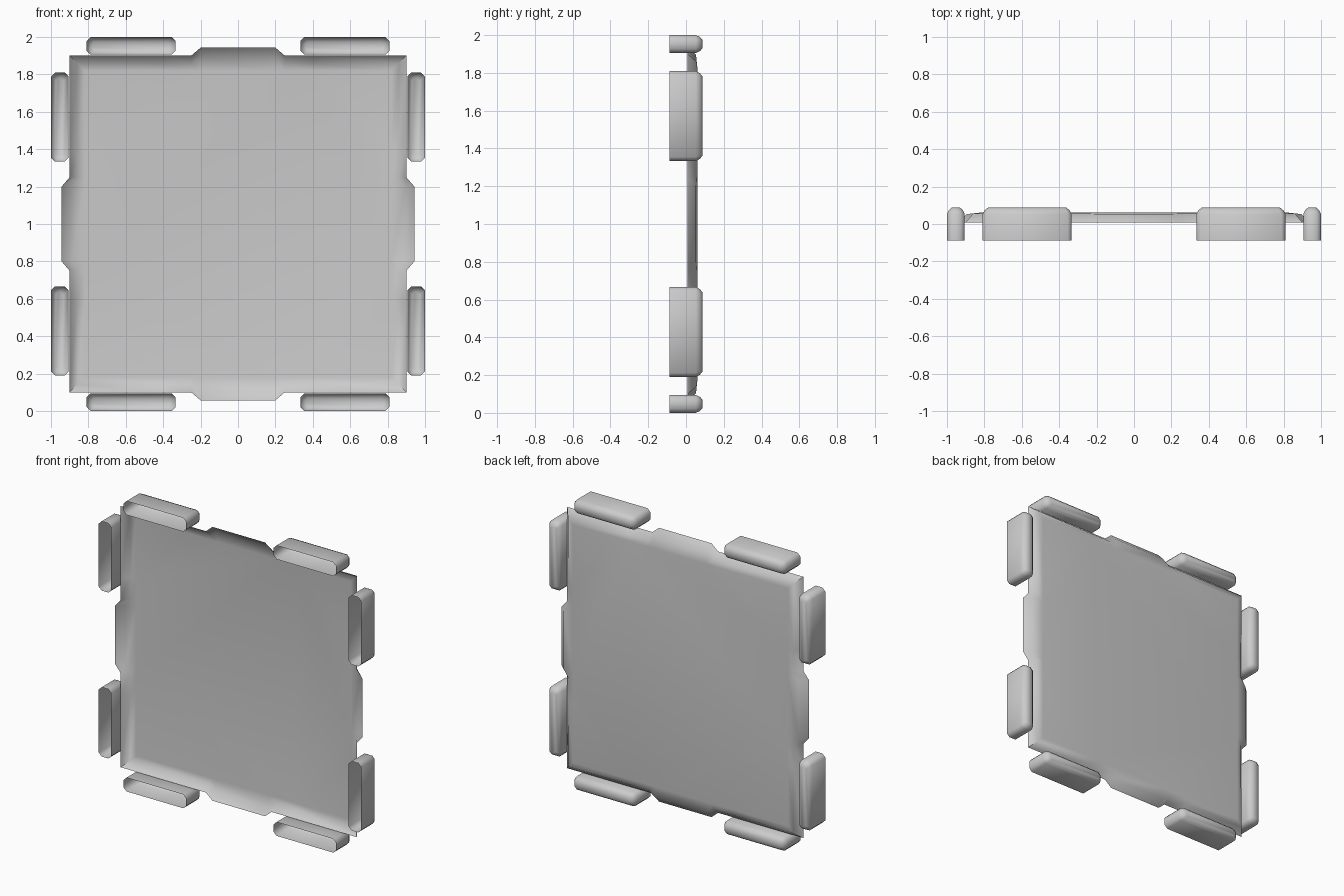
import bpy, bmesh, math
from mathutils import Matrix, Vector

if "Cube" in bpy.data.objects:
    bpy.data.objects.remove(bpy.data.objects["Cube"])

grey = bpy.data.materials.new("light_grey")
grey.diffuse_color = (0.6, 0.6, 0.6, 1)
grey.use_nodes = True
grey.node_tree.nodes["Principled BSDF"].inputs["Base Color"].default_value = grey.diffuse_color
CENTRE = Vector((0, 0, 1))


def make_object(name, bm, angle):
    bmesh.ops.remove_doubles(bm, verts=bm.verts, dist=1e-4)
    bmesh.ops.recalc_face_normals(bm, faces=bm.faces)
    # the open shells face the back
    up = max(bm.faces, key=lambda f: abs(f.normal.y) * f.calc_area())
    if up.normal.y < 0:
        bmesh.ops.reverse_faces(bm, faces=bm.faces)
    mesh = bpy.data.meshes.new(name)
    bm.to_mesh(mesh)
    bm.free()
    mesh.materials.append(grey)
    ob = bpy.data.objects.new(name, mesh)
    bpy.context.collection.objects.link(ob)
    bpy.ops.object.select_all(action='DESELECT')
    bpy.context.view_layer.objects.active = ob
    ob.select_set(True)
    bpy.ops.object.shade_smooth_by_angle(angle=math.radians(angle))
    return ob


def loft(bm, rings):
    """Join closed rings of equal length with quads; return the last ring."""
    loops = [[bm.verts.new(p) for p in ring] for ring in rings]
    for a, b in zip(loops, loops[1:]):
        for i in range(len(a)):
            j = (i + 1) % len(a)
            bm.faces.new((a[i], a[j], b[j], b[i]))
    return loops[-1]


def four_sides(edge):
    """Repeat the top edge profile round the square."""
    return [CENTRE + Matrix.Rotation(k * math.pi / 2, 3, 'Y') @ Vector(p)
            for k in range(4) for p in edge]


# Panel: shallow tray with a sloped rim and a tab in the middle of each side
rim = [(-0.9, 0.008, 0.9), (-0.4, 0.008, 0.9), (-0.25, 0.008, 0.9),
       (-0.2, 0.008, 0.943), (0.2, 0.008, 0.943), (0.25, 0.008, 0.9), (0.4, 0.008, 0.9)]
crease = [(-0.86, 0.056, 0.86), (-0.4, 0.056, 0.857), (-0.25, 0.056, 0.857),
          (-0.2, 0.053, 0.895), (0.2, 0.053, 0.895), (0.25, 0.056, 0.857), (0.4, 0.056, 0.857)]
sheet = [(-0.82, 0.061, 0.82), (-0.4, 0.061, 0.82), (-0.25, 0.061, 0.82),
         (-0.2, 0.061, 0.82), (0.2, 0.061, 0.82), (0.25, 0.061, 0.82), (0.4, 0.061, 0.82)]
bm = bmesh.new()
bm.faces.new(loft(bm, [four_sides(e) for e in (rim, crease, sheet)]))
make_object("panel", bm, 60)


# Edge pads: rounded caps, open at the front, two on each side
def pad_ring(y, inset):
    hl, hw, c = 0.2385 - inset, 0.0475 - inset * 0.85, 0.022 * (1 - inset * 12)
    pts = [(hl - c, hw), (hl, hw - c), (hl, c - hw), (hl - c, -hw),
           (c - hl, -hw), (-hl, c - hw), (-hl, hw - c), (c - hl, hw)]
    return [(x, y, z) for x, z in pts]


for k, side in enumerate(("top", "right", "bottom", "left")):
    for sx, end in ((-1, "first"), (1, "second")):
        bm = bmesh.new()
        bm.faces.new(loft(bm, [pad_ring(-0.088, 0), pad_ring(0.052, 0),
                               pad_ring(0.074, 0.012), pad_ring(0.088, 0.03)]))
        place = (Matrix.Translation(CENTRE) @ Matrix.Rotation(k * math.pi / 2, 4, 'Y')
                 @ Matrix.Translation((sx * 0.5715, 0, 0.9525)))
        bm.transform(place)
        make_object(f"{side}_pad_{end}", bm, 50)
